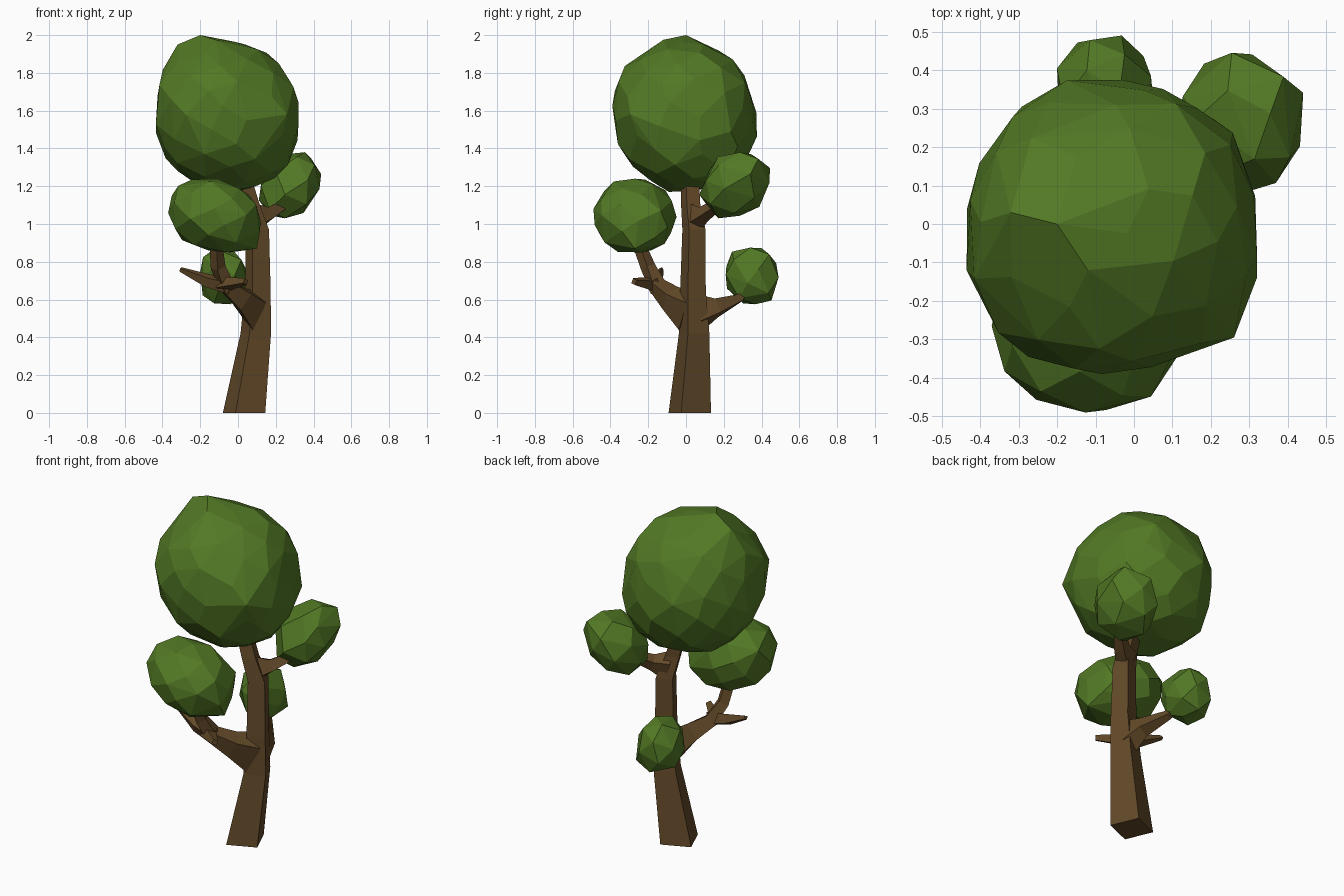
import bpy, bmesh, random
from math import sin, cos, pi, sqrt, radians
from mathutils import Vector

if "Cube" in bpy.data.objects:
    bpy.data.objects.remove(bpy.data.objects["Cube"])


def material(name, rgb):
    m = bpy.data.materials.new(name)
    m.diffuse_color = (*rgb, 1)
    m.use_nodes = True
    m.node_tree.nodes["Principled BSDF"].inputs["Base Color"].default_value = m.diffuse_color
    return m


bark = material("bark", (0.125, 0.068, 0.022))
leaf = material("leaf", (0.085, 0.19, 0.018))


def finish(name, bm, mat):
    bmesh.ops.recalc_face_normals(bm, faces=bm.faces)
    me = bpy.data.meshes.new(name)
    bm.to_mesh(me)
    bm.free()
    me.materials.append(mat)
    ob = bpy.data.objects.new(name, me)
    bpy.context.collection.objects.link(ob)


def limb(name, path, level=False):
    """Four-sided tapering limb through (x, y, z, radius, height factor) stations."""
    bm = bmesh.new()
    pts = [Vector(p[:3]) for p in path]
    rings = []
    for i, p in enumerate(pts):
        d = (pts[min(i + 1, len(pts) - 1)] - pts[max(i - 1, 0)]).normalized()
        if level:
            u, v = Vector((1, 0, 0)), Vector((0, 1, 0))
        else:
            u = d.cross(Vector((0, 0, 1))).normalized()
            v = u.cross(d)
        tall = path[i][4] if len(path[i]) > 4 else 1
        ring = []
        for k in range(4):
            a = radians(-22) + k * pi / 2
            ring.append(bm.verts.new(p + path[i][3] * (cos(a) * u + tall * sin(a) * v)))
        rings.append(ring)
    for a, b in zip(rings, rings[1:]):
        for k in range(4):
            bm.faces.new((a[k], a[(k + 1) % 4], b[(k + 1) % 4], b[k]))
    bm.faces.new(rings[0])
    bm.faces.new(rings[-1])
    finish(name, bm, bark)


def foliage(name, lo, hi, count, lean=(0, 0), power=2.3, knobs=(), seed=1):
    """Faceted, slightly boxy blob fitted to a bounding box, leaning with height."""
    rnd = random.Random(seed)
    pts = []
    for i in range(count):
        z = 1 - 2 * (i + 0.5) / count
        a = i * pi * (3 - sqrt(5)) + rnd.uniform(-0.15, 0.15)
        r = sqrt(1 - z * z)
        p = Vector((r * cos(a), r * sin(a), z))
        p /= sum(abs(c) ** power for c in p) ** (1 / power)
        p *= rnd.uniform(0.97, 1.03)
        p.x += lean[0] * p.z
        p.y += lean[1] * p.z
        pts.append(p)
    for k in range(3):
        a, b = min(p[k] for p in pts), max(p[k] for p in pts)
        for p in pts:
            p[k] = lo[k] + (p[k] - a) / (b - a) * (hi[k] - lo[k])
    bm = bmesh.new()
    for p in pts + [Vector(q) for q in knobs]:
        bm.verts.new(p)
    bmesh.ops.convex_hull(bm, input=bm.verts)
    bmesh.ops.delete(bm, geom=[v for v in bm.verts if not v.link_faces], context='VERTS')
    # merge nearly flat neighbours into larger facets
    bmesh.ops.dissolve_limit(bm, angle_limit=radians(5), verts=bm.verts, edges=bm.edges)
    finish(name, bm, leaf)


# Trunk and branches, each flared where it leaves the trunk
limb("trunk", [(0.032, 0.02, 0, 0.121), (0.094, 0.043, 0.42, 0.087),
               (0.105, 0.037, 0.65, 0.073), (0.103, 0.042, 0.97, 0.066),
               (0.065, 0.025, 1.1, 0.055), (0.02, 0.02, 1.26, 0.05)], level=True)
limb("front_branch", [(0.09, 0.02, 0.54, 0.065, 1.9), (0.02, -0.08, 0.605, 0.06, 1.25),
                      (-0.06, -0.15, 0.67, 0.05), (-0.105, -0.2, 0.77, 0.04),
                      (-0.12, -0.26, 0.92, 0.033)])
limb("left_twig", [(-0.04, -0.17, 0.67, 0.045), (-0.16, -0.16, 0.7, 0.038),
                   (-0.305, -0.13, 0.76, 0.013)])
limb("front_twig", [(-0.09, -0.16, 0.68, 0.045), (0.04, -0.275, 0.695, 0.02)])
limb("back_branch", [(0.095, 0.06, 0.53, 0.06, 1.9), (0.075, 0.16, 0.555, 0.05, 1.15),
                     (0.0, 0.28, 0.605, 0.028), (-0.05, 0.34, 0.68, 0.02)])
limb("right_branch", [(0.085, 0.04, 1.03, 0.06, 1.5), (0.16, 0.09, 1.05, 0.045),
                      (0.26, 0.18, 1.11, 0.028)])

# Leaf clumps
foliage("crown_foliage", (-0.435, -0.39, 1.17), (0.32, 0.375, 1.965), 85, (-0.05, -0.04), 2.2,
        [(-0.2, 0, 2.0), (-0.32, 0.03, 1.95), (-0.12, -0.12, 1.975), (0.26, -0.295, 1.58),
         (-0.34, -0.05, 1.32)], 3)
foliage("front_foliage", (-0.37, -0.49, 0.85), (0.12, -0.05, 1.24), 38, (-0.18, 0), 2.3,
        [(0.1, -0.27, 0.87)], 5)
foliage("right_foliage", (0.11, 0.07, 1.03), (0.44, 0.445, 1.38), 24, (0.22, 0.18), 2.3, seed=7)
foliage("back_foliage", (-0.2, 0.21, 0.575), (0.05, 0.49, 0.875), 22, (0, -0.05), 2.6, seed=9)
